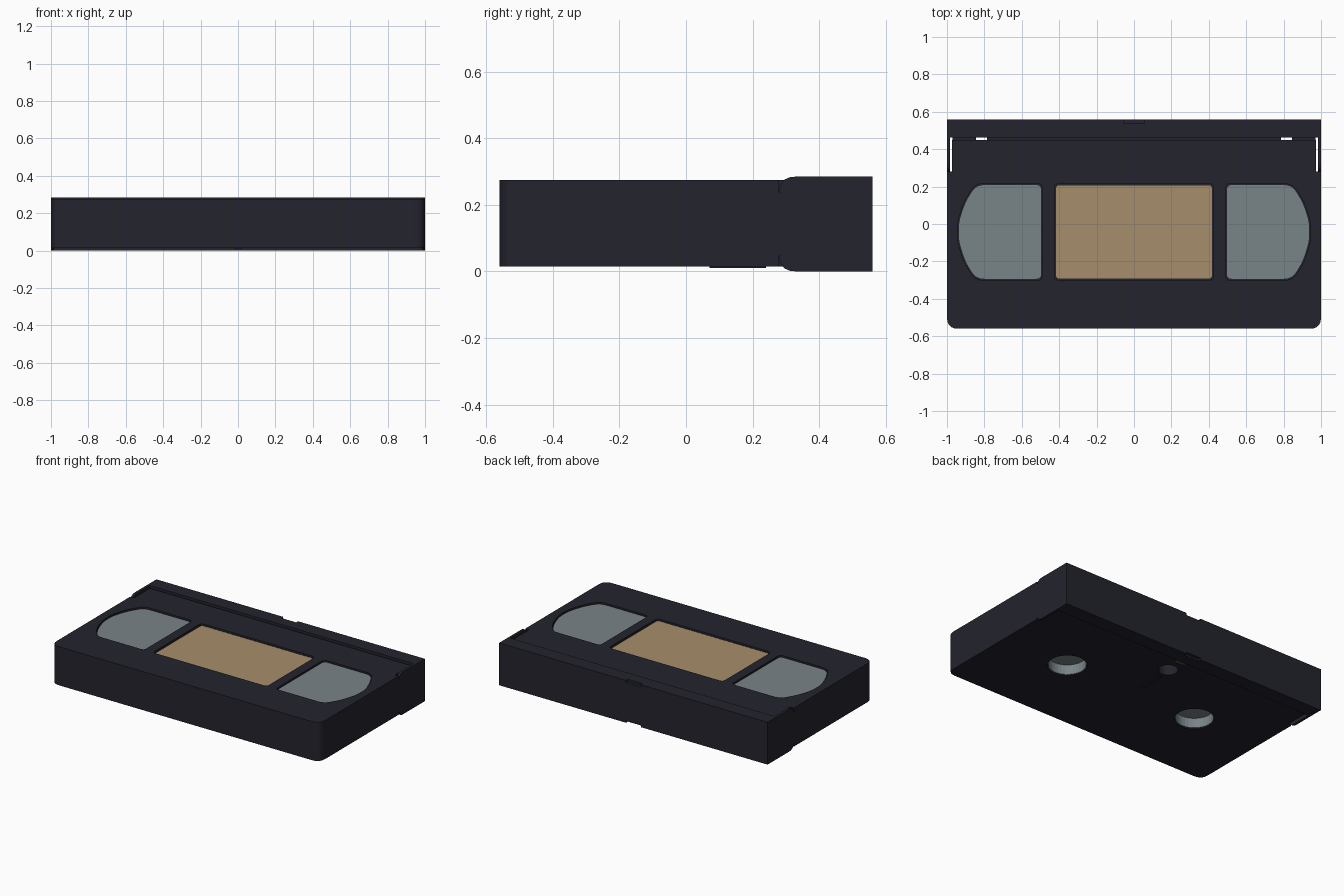
import bpy, bmesh, math
from mathutils import Vector

if "Cube" in bpy.data.objects:
    bpy.data.objects.remove(bpy.data.objects["Cube"])


def material(name, rgb):
    m = bpy.data.materials.new(name)
    m.diffuse_color = (*rgb, 1)
    m.use_nodes = True
    m.node_tree.nodes["Principled BSDF"].inputs["Base Color"].default_value = m.diffuse_color
    return m


DARK = material("dark_plastic", (0.017, 0.017, 0.027))
GREY = material("window_grey", (0.19, 0.23, 0.245))
TAN = material("label_tan", (0.38, 0.27, 0.145))


def prism(name, pts, a, b, mat=DARK, axis="z"):
    """Extrude a 2D outline from a to b along z (xy outline) or x (yz outline)."""
    bm = bmesh.new()
    place = (lambda p, t: Vector((p[0], p[1], t))) if axis == "z" else (lambda p, t: Vector((t, p[0], p[1])))
    lo = [bm.verts.new(place(p, a)) for p in pts]
    hi = [bm.verts.new(place(p, b)) for p in pts]
    bm.faces.new(lo)
    bm.faces.new(hi)
    n = len(pts)
    for i in range(n):
        j = (i + 1) % n
        bm.faces.new((lo[i], lo[j], hi[j], hi[i]))
    bmesh.ops.recalc_face_normals(bm, faces=bm.faces)
    me = bpy.data.meshes.new(name)
    bm.to_mesh(me)
    bm.free()
    me.materials.append(mat)
    ob = bpy.data.objects.new(name, me)
    bpy.context.collection.objects.link(ob)
    return ob


def rect(x0, x1, y0, y1):
    return [(x0, y0), (x1, y0), (x1, y1), (x0, y1)]


def circle(cx, cy, r, n=32):
    return [(cx + r * math.cos(2 * math.pi * i / n), cy + r * math.sin(2 * math.pi * i / n)) for i in range(n)]


def rounded(pts, radii, n=5):
    """Round each corner of an outline by its own radius (quadratic corner)."""
    out = []
    for i, (p, r) in enumerate(zip(pts, radii)):
        p, q, s = Vector(p), Vector(pts[i - 1]), Vector(pts[(i + 1) % len(pts)])
        if r == 0:
            out.append(tuple(p))
            continue
        u, v = p + (q - p).normalized() * r, p + (s - p).normalized() * r
        for k in range(n + 1):
            t = k / n
            out.append(tuple(u * (1 - t) ** 2 + p * 2 * t * (1 - t) + v * t * t))
    return out


def cut(ob, cutter):
    """Subtract the cutter from the object, then remove the cutter."""
    mod = ob.modifiers.new("cut", "BOOLEAN")
    mod.operation, mod.solver, mod.object = "DIFFERENCE", "EXACT", cutter
    bpy.ops.object.select_all(action="DESELECT")
    bpy.context.view_layer.objects.active = ob
    ob.select_set(True)
    bpy.ops.object.modifier_apply(modifier=mod.name)
    bpy.data.objects.remove(cutter)


BOT, TOP, DEPTH = 0.015, 0.275, 0.012

# Cassette shell: rounded front corners, narrower where the flap arms sit
body_pts = [(-1, -0.56), (1, -0.56), (1, 0.28), (0.972, 0.28),
            (0.972, 0.45), (-0.972, 0.45), (-0.972, 0.28), (-1, 0.28)]
body = prism("cassette_shell", rounded(body_pts, [0.06, 0.06, 0, 0, 0, 0, 0, 0]), BOT, TOP)

# Label recess and paper label
label = rounded(rect(-0.425, 0.425, -0.3, 0.215), [0.025] * 4)
cut(body, prism("cutter", label, TOP - DEPTH, 0.4))
prism("centre_label", rounded(rect(-0.417, 0.417, -0.292, 0.207), [0.02] * 4),
      TOP - DEPTH - 0.002, TOP - DEPTH + 0.004, TAN)

# Reel windows with bowed outer edge, and drive hubs underneath
window = rounded([(0.49, -0.3), (0.85, -0.3), (0.91, -0.2), (0.944, -0.09), (0.944, 0.01),
                  (0.91, 0.115), (0.85, 0.215), (0.49, 0.215)],
                 [0.025, 0.045, 0.04, 0.04, 0.04, 0.04, 0.045, 0.025])
for side, s in (("left", -1), ("right", 1)):
    outline = [(s * x, y) for x, y in window]
    cut(body, prism("cutter", outline, TOP - DEPTH, 0.4))
    inner = [(s * (0.717 + (x - 0.717) * 0.968), -0.043 + (y + 0.043) * 0.972) for x, y in window]
    prism(side + "_window", inner, TOP - DEPTH - 0.002, TOP - DEPTH + 0.003, GREY)
    cut(body, prism("cutter", circle(s * 0.5, -0.03, 0.122), -0.1, 0.1))
    hub = prism(side + "_reel_hub", circle(s * 0.5, -0.03, 0.12), 0.02, 0.099, GREY)
    cut(hub, prism("cutter", circle(s * 0.5, -0.03, 0.115), -0.1, 0.085))

# Sensor hole and release notch in the underside, with a low ridge
cut(body, prism("cutter", circle(0, 0.32, 0.06, 24), -0.1, 0.1))
cut(body, prism("cutter", rect(-0.04, 0.04, 0.42, 0.5), -0.1, 0.05))
prism("underside_ridge", rect(-0.02, 0.02, 0.07, 0.24), 0.01, 0.02)

# Recessed strip behind the flap, leaving two open slots
for name, x0, x1 in (("left", -0.97, -0.845), ("middle", -0.785, 0.785), ("right", 0.845, 0.97)):
    prism(name + "_hinge_strip", rect(x0, x1, 0.445, 0.467), 0.03, 0.262)

# Flap door with thumb notches at the top and bottom edges
door = prism("flap_door", rect(-1, 1, 0.463, 0.56), 0, 0.285)
cut(door, prism("cutter", rect(-0.055, 0.055, 0.54, 0.6), 0.27, 0.4))
cut(door, prism("cutter", rect(-0.055, 0.055, 0.54, 0.6), -0.1, 0.012))

# Flap side arms with rounded rear corners
arm = rounded(rect(0.28, 0.465, 0, 0.285), [0.05, 0, 0, 0.05])
for side, s in (("left", -1), ("right", 1)):
    prism(side + "_flap_arm", arm, s * 0.983, s * 1.0, DARK, "x")
